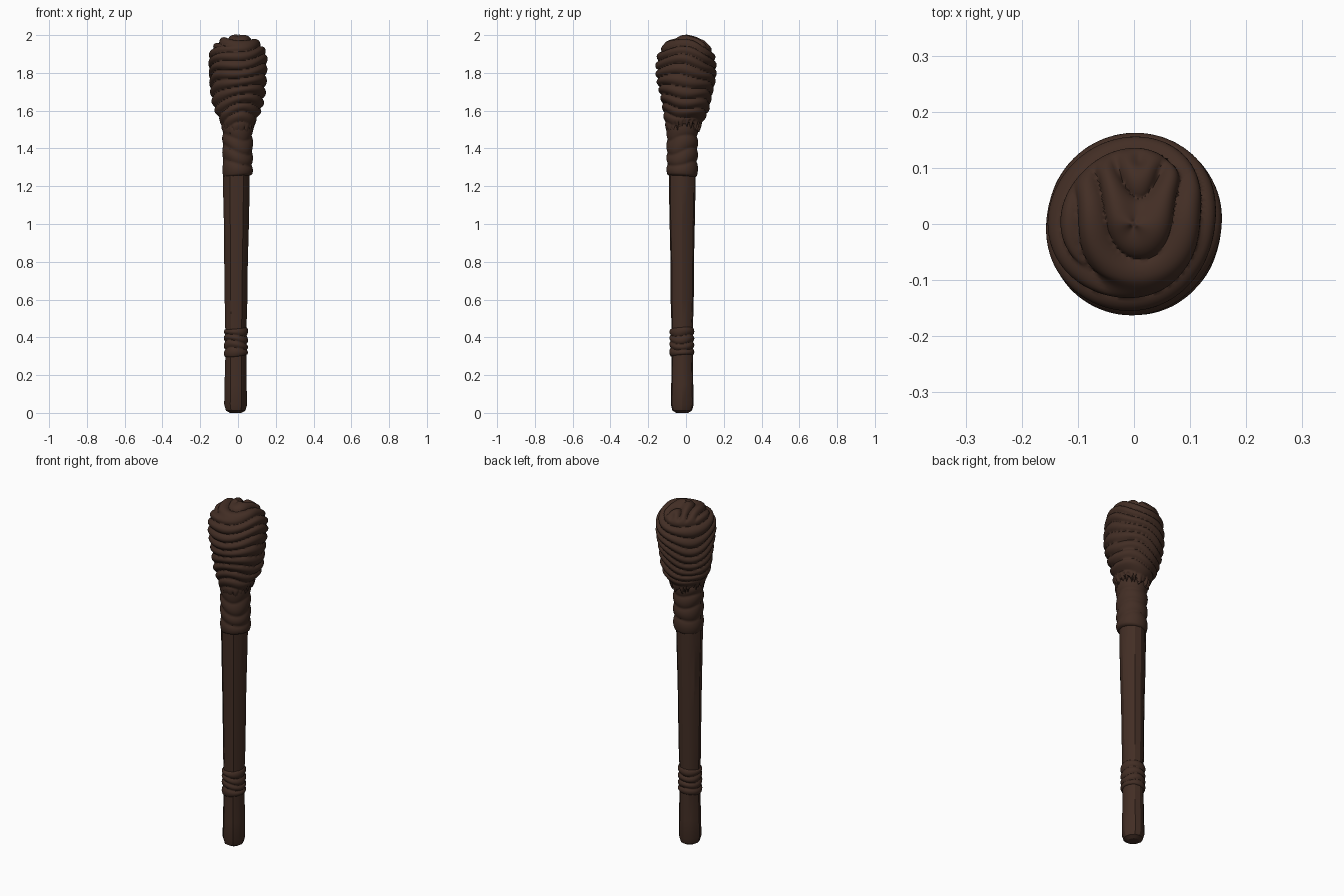
import bpy, math, random
from mathutils import Vector

if "Cube" in bpy.data.objects:
    bpy.data.objects.remove(bpy.data.objects["Cube"])

random.seed(4)
brown = bpy.data.materials.new("dark brown")
brown.diffuse_color = (0.055, 0.027, 0.018, 1)
brown.use_nodes = True
brown.node_tree.nodes["Principled BSDF"].inputs["Base Color"].default_value = brown.diffuse_color


def skin(name, rows, segs, fn, angle):
    """Closed tube: fn(v, a, j) gives a point for row fraction v, angle a and column j."""
    verts = [fn(i / (rows - 1), 2 * math.pi * j / segs, j) for i in range(rows) for j in range(segs)]
    faces = [(i * segs + j, i * segs + (j + 1) % segs, (i + 1) * segs + (j + 1) % segs, (i + 1) * segs + j)
             for i in range(rows - 1) for j in range(segs)]
    faces += [tuple(reversed(range(segs))), tuple(range((rows - 1) * segs, rows * segs))]
    me = bpy.data.meshes.new(name)
    me.from_pydata(verts, [], faces)
    me.materials.append(brown)
    ob = bpy.data.objects.new(name, me)
    bpy.context.collection.objects.link(ob)
    bpy.context.view_layer.objects.active = ob
    bpy.ops.object.select_all(action='DESELECT')
    ob.select_set(True)
    bpy.ops.object.shade_smooth_by_angle(angle=math.radians(angle))
    return ob


def lerp_points(pts, t):
    """Smooth (Catmull-Rom) point on a list of tuples, t from 0 to 1."""
    f = t * (len(pts) - 1)
    i = min(int(f), len(pts) - 2)
    f -= i
    p = [Vector(pts[max(0, min(len(pts) - 1, i + k))]) for k in (-1, 0, 1, 2)]
    return 0.5 * (2 * p[1] + (p[2] - p[0]) * f + (2 * p[0] - 5 * p[1] + 4 * p[2] - p[3]) * f * f
                  + (3 * p[1] - p[0] - 3 * p[2] + p[3]) * f ** 3)


def smooth(x, lo, hi):
    t = max(0, min(1, (x - lo) / (hi - lo)))
    return t * t * (3 - 2 * t)


def ridge(u):
    """Rounded cloth roll with a tight crease, -1 to 1."""
    return 2 * abs(math.sin(math.pi * u)) ** 0.7 - 1


# Hewn wooden handle: uneven flat sides, rounded foot
handle_rings = [(0.03, 0), (0.05, 0.012), (0.059, 0.045), (0.057, 0.15), (0.055, 0.3), (0.055, 0.45),
                (0.059, 0.6), (0.061, 0.8), (0.065, 1.0), (0.069, 1.2), (0.07, 1.4), (0.07, 1.62)]
facet = [random.uniform(0.97, 1.06) for _ in range(12)]


def handle_point(v, a, j):
    r, z = handle_rings[round(v * (len(handle_rings) - 1))]
    r *= facet[j] * random.uniform(0.985, 1.015)
    return (-0.011 + 0.004 * z + r * math.cos(a), -0.02 + 1.04 * r * math.sin(a), z)


skin("handle", len(handle_rings), 12, handle_point, 28)


# Cloth bindings around the handle
def binding(name, z0, z1, r0, r1, cx, cy, turns, phase):
    def point(v, a, j):
        z = z0 + (z1 - z0) * v
        tilt = 0.35 * math.sin(a + phase) + 0.2 * math.sin(2 * a + 3 * v + phase)
        r = r0 + (r1 - r0) * v + 0.0045 * ridge(v * turns + tilt * math.sin(math.pi * v))
        if v in (0, 1):
            r = r0 - 0.012
        z += 0.007 * math.sin(a + phase)
        return (cx + r * math.cos(a), cy + r * 1.03 * math.sin(a), z)
    return skin(name, 42, 48, point, 50)


binding("lower_binding", 0.3, 0.45, 0.0595, 0.0595, -0.011, -0.022, 4, 1.0)
binding("upper_binding", 1.25, 1.54, 0.076, 0.078, -0.002, -0.02, 4, 2.2)

# Wrapped cloth head with a torn hem
head_profile = [(0.086, 1.48), (0.102, 1.54), (0.120, 1.61), (0.136, 1.69), (0.148, 1.77), (0.151, 1.84),
                (0.145, 1.895), (0.122, 1.94), (0.085, 1.97), (0.045, 1.984), (0.004, 1.988)]
SEGS = 144
tear = [random.uniform(-0.018, 0.018) for _ in range(SEGS // 2)]


def head_point(v, a, j):
    r, z = lerp_points(head_profile, max(0, (v - 0.01) / 0.99))
    low = 1 - smooth(z, 1.48, 1.62)
    # hem hangs lowest at the front, higher on the sides
    hem = 0.012 + 0.03 * math.cos(a) ** 2 + 0.012 * math.sin(a)
    z += low * hem + (1 - smooth(z, 1.48, 1.53)) * (tear[j // 2] if j % 2 else 0.5 * (tear[j // 2] + tear[j // 2 - 1]))
    if v == 0:
        r = 0.066
    x, y = r * math.cos(a), r * math.sin(a) - 0.012 * low
    # slanting rolls round the side, curved rolls over the crown
    u = z - 0.22 * x + 0.2 * y + 0.012 * math.sin(2 * a + 9 * z) + 0.008 * math.sin(3 * a - 14 * z)
    side = ridge(u / 0.05) * (0.0085 - 0.006 * low)
    c = math.hypot(x - 0.01, 0.45 * (y - 0.13) if y < 0.13 else 0) + 0.006 * math.sin(30 * y)
    crown = 0.011 * ridge(c / 0.042)
    w = smooth(z, 1.925, 1.965)
    out = Vector((x, y, z)) - Vector((0, 0, min(z, 1.84)))
    d = side * (1 - w) + crown * w + 0.004 * math.sin(2 * a + 20 * z) * (1 - low)
    return Vector((x, y, z)) + out.normalized() * (d if v > 0 else 0)


skin("wrapped_head", 110, SEGS, head_point, 60)
